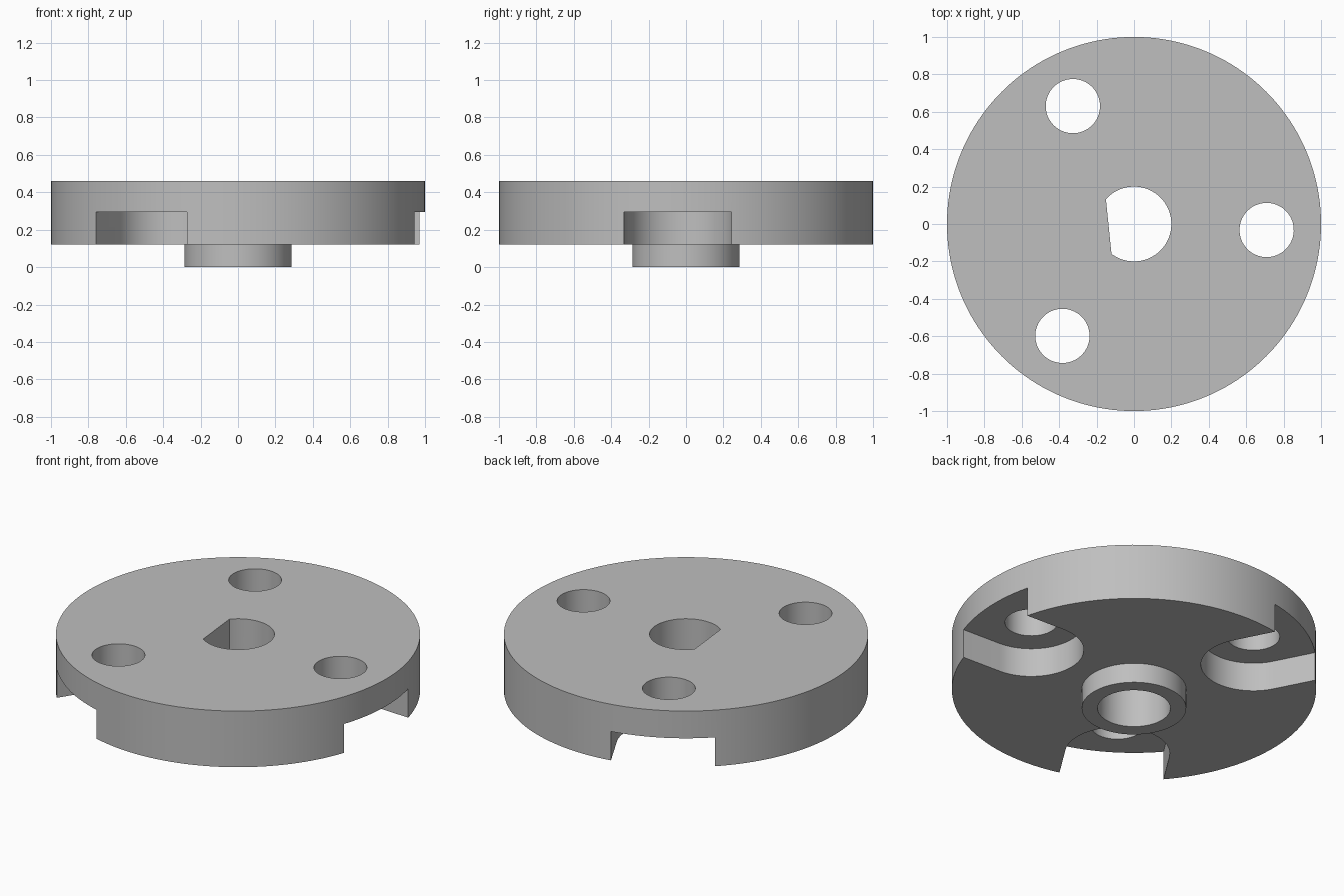
import bpy, bmesh
from math import pi, cos, sin, radians, acos

cube = bpy.data.objects.get("Cube")
if cube:
    bpy.data.objects.remove(cube, do_unlink=True)

BASE, LEDGE, SLOT_TOP, TOP = 0.12, 0.24, 0.295, 0.46
BORE, BOSS, HOLE, SLOT = 0.2, 0.287, 0.145, 0.288
HOLE_RING = 0.71
TURN = radians(-2.6)          # direction of the first bolt hole

grey = bpy.data.materials.new("light grey")
grey.use_nodes = True
colour = (0.52, 0.52, 0.52, 1)
grey.diffuse_color = colour
grey.node_tree.nodes["Principled BSDF"].inputs["Base Color"].default_value = colour


def arc(radius, start, end, steps, cx=0, cy=0):
    angles = [start + (end - start) * i / steps for i in range(steps + 1)]
    return [(cx + radius * cos(a), cy + radius * sin(a)) for a in angles]


def circle(radius, steps, cx=0, cy=0):
    return arc(radius, 0, 2 * pi, steps, cx, cy)[:-1]


def prism(name, outline, z0, z1, angle=0):
    """Extrude a closed outline from z0 to z1, turned about the z axis."""
    c, s = cos(angle), sin(angle)
    bm = bmesh.new()
    face = bm.faces.new([bm.verts.new((x * c - y * s, x * s + y * c, z0)) for x, y in outline])
    top = bmesh.ops.extrude_face_region(bm, geom=[face])["geom"]
    bmesh.ops.translate(bm, vec=(0, 0, z1 - z0),
                        verts=[v for v in top if isinstance(v, bmesh.types.BMVert)])
    bmesh.ops.recalc_face_normals(bm, faces=bm.faces)
    mesh = bpy.data.meshes.new(name)
    bm.to_mesh(mesh)
    bm.free()
    mesh.materials.append(grey)
    obj = bpy.data.objects.new(name, mesh)
    bpy.context.collection.objects.link(obj)
    return obj


def combine(target, tool, operation):
    """Apply a boolean and remove the tool."""
    mod = target.modifiers.new(operation.lower(), 'BOOLEAN')
    mod.operation, mod.object, mod.solver = operation, tool, 'EXACT'
    bpy.context.view_layer.objects.active = target
    bpy.ops.object.modifier_apply(modifier=mod.name)
    bpy.data.objects.remove(tool, do_unlink=True)


# Disc with the boss below it
body = prism("slotted_disc", circle(1, 160), BASE, TOP)
combine(body, prism("boss", circle(BOSS, 96), 0, BASE + 0.1), 'UNION')

# Three bolt holes, each in a round-ended slot open to the rim
for i in range(3):
    angle = TURN + i * 2 * pi / 3
    slot = arc(SLOT, pi / 2, 3 * pi / 2, 40, HOLE_RING) + [(1.2, -SLOT), (1.2, SLOT)]
    combine(body, prism("slot_cutter", slot, BASE - 0.05, SLOT_TOP, angle), 'DIFFERENCE')
    hole = circle(HOLE, 64, HOLE_RING)
    combine(body, prism("hole_cutter", hole, BASE, TOP + 0.1, angle), 'DIFFERENCE')

# Round bore below, D-shaped bore above
half = acos(0.136 / BORE)
flat_bore = arc(BORE, half - pi, pi - half, 64)
combine(body, prism("flat_bore_cutter", flat_bore, BASE, TOP + 0.1, radians(5.8)), 'DIFFERENCE')
combine(body, prism("round_bore_cutter", circle(BORE, 80), -0.1, LEDGE), 'DIFFERENCE')

# Smooth walls, sharp rims
bpy.ops.object.select_all(action='DESELECT')
body.select_set(True)
bpy.context.view_layer.objects.active = body
bpy.ops.object.shade_smooth_by_angle(angle=radians(30))
